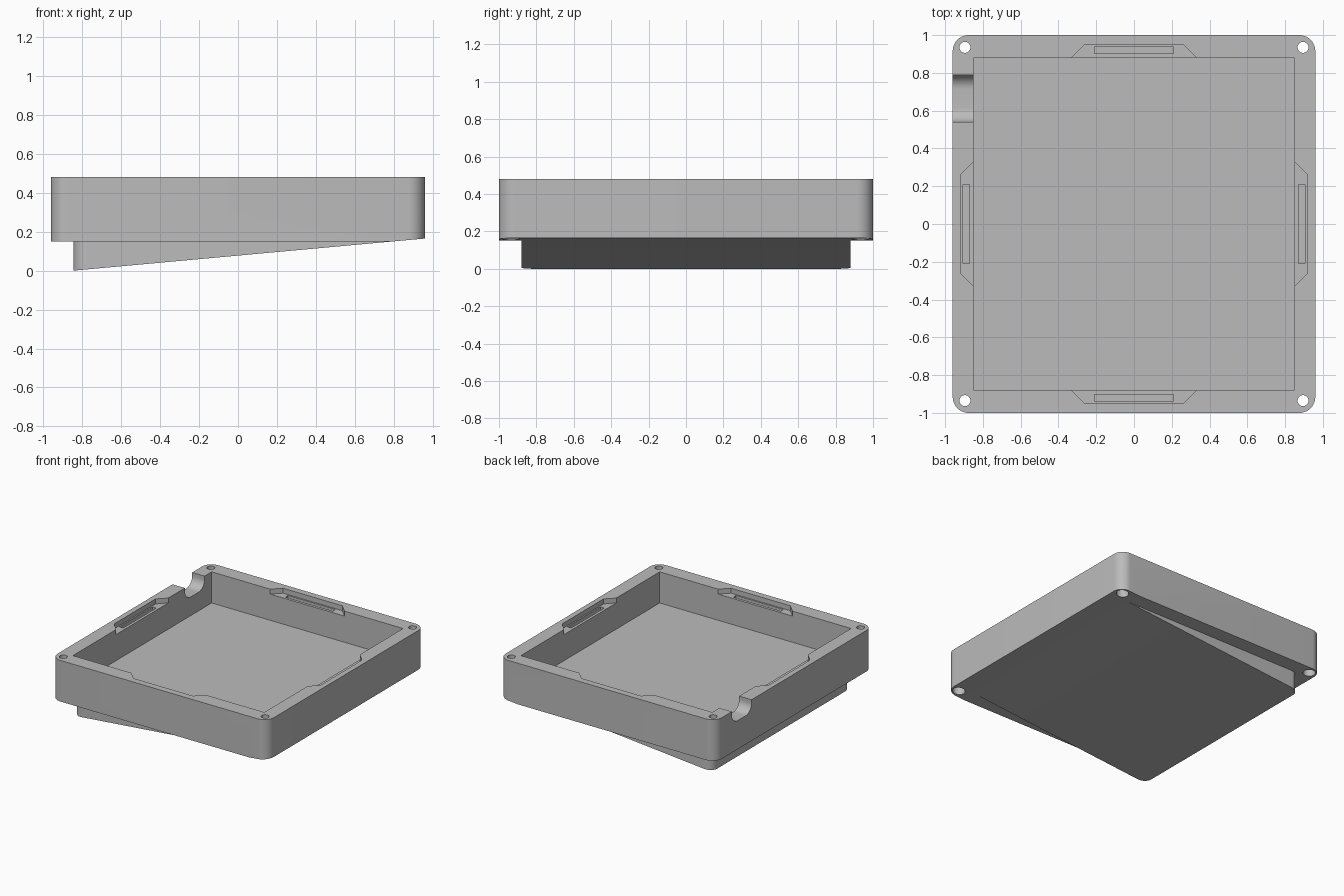
import bpy, bmesh
from math import sin, cos, pi, radians
from mathutils import Matrix, Vector

cube = bpy.data.objects.get("Cube")
if cube:
    bpy.data.objects.remove(cube, do_unlink=True)

# Main dimensions
HALF_X, HALF_Y = 0.96, 1.0
TOP, UNDERSIDE, FLOOR = 0.48, 0.15, 0.23
CAVITY_X, CAVITY_Y = 0.85, 0.88
FOOT_X = -0.845

grey = bpy.data.materials.new("plain grey")
grey.use_nodes = True
colour = (0.5, 0.5, 0.5, 1)
grey.diffuse_color = colour
grey.node_tree.nodes["Principled BSDF"].inputs["Base Color"].default_value = colour


def prism(name, profile, low, high, axis="Z"):
    """Extrude a 2D profile between two positions along an axis."""
    place = {"X": lambda a, b, c: (c, a, b),
             "Y": lambda a, b, c: (a, c, b),
             "Z": lambda a, b, c: (a, b, c)}[axis]
    bm = bmesh.new()
    face = bm.faces.new([bm.verts.new(place(a, b, low)) for a, b in profile])
    out = bmesh.ops.extrude_face_region(bm, geom=[face])
    moved = [v for v in out["geom"] if isinstance(v, bmesh.types.BMVert)]
    bmesh.ops.translate(bm, verts=moved, vec=Vector(place(0, 0, high - low)))
    bmesh.ops.recalc_face_normals(bm, faces=bm.faces)
    mesh = bpy.data.meshes.new(name)
    bm.to_mesh(mesh)
    bm.free()
    mesh.materials.append(grey)
    obj = bpy.data.objects.new(name, mesh)
    bpy.context.collection.objects.link(obj)
    return obj


def rounded(x0, x1, y0, y1, r, steps=12):
    """Rectangle outline with rounded corners."""
    corners = [(x1 - r, y1 - r), (x0 + r, y1 - r), (x0 + r, y0 + r), (x1 - r, y0 + r)]
    return [(cx + r * cos((q + i / steps) * pi / 2), cy + r * sin((q + i / steps) * pi / 2))
            for q, (cx, cy) in enumerate(corners) for i in range(steps + 1)]


def circle(cx, cy, r, sides=32):
    return [(cx + r * cos(2 * pi * i / sides), cy + r * sin(2 * pi * i / sides))
            for i in range(sides)]


def combine(target, tool, operation="DIFFERENCE"):
    """Apply a boolean and discard the tool."""
    mod = target.modifiers.new("combine", "BOOLEAN")
    mod.operation, mod.object, mod.solver = operation, tool, "EXACT"
    bpy.context.view_layer.objects.active = target
    bpy.ops.object.modifier_apply(modifier=mod.name)
    bpy.data.objects.remove(tool, do_unlink=True)


# Tray body with the smaller foot beneath it
tray = prism("tray", rounded(-HALF_X, HALF_X, -HALF_Y, HALF_Y, 0.085), UNDERSIDE, TOP)
foot = prism("foot", rounded(FOOT_X, 0.87, -CAVITY_Y, CAVITY_Y, 0.07), -0.05, 0.19)
combine(tray, foot, "UNION")

# Sloping underside
slope = 0.0914
wedge = [(-1.2, -0.3), (1.2, -0.3), (1.2, (1.2 - FOOT_X) * slope), (-1.2, (-1.2 - FOOT_X) * slope)]
combine(tray, prism("slope_cutter", wedge, -1.2, 1.2, "Y"))

# Square cavity
cavity = [(-CAVITY_X, -CAVITY_Y), (CAVITY_X, -CAVITY_Y), (CAVITY_X, CAVITY_Y), (-CAVITY_X, CAVITY_Y)]
combine(tray, prism("cavity_cutter", cavity, FLOOR, 0.7))

# Tapered latch recess and its narrow groove on each of the four rims
for quarter in range(4):
    wall = CAVITY_X if quarter % 2 else CAVITY_Y
    outer = wall + 0.067
    recess = [(-0.33, wall - 0.05), (0.33, wall - 0.05), (0.33, wall),
              (0.263, outer), (-0.263, outer), (-0.33, wall)]
    groove = [(-0.21, wall + 0.022), (0.21, wall + 0.022),
              (0.21, wall + 0.056), (-0.21, wall + 0.056)]
    for profile, depth in ((recess, 0.04), (groove, 0.075)):
        tool = prism("latch_cutter", profile, TOP - depth, 0.7)
        tool.data.transform(Matrix.Rotation(radians(90 * quarter), 4, "Z"))
        combine(tray, tool)

# Counterbored screw holes in the corners
for sx in (-1, 1):
    for sy in (-1, 1):
        for radius, low, high in ((0.029, -0.1, 0.7), (0.046, -0.1, 0.27)):
            hole = prism("hole_cutter", circle(sx * 0.895, sy * 0.935, radius), low, high)
            combine(tray, hole)

# Rounded cable notch through the right wall
notch = rounded(0.54, 0.79, TOP - 0.1, 0.8, 0.075)
combine(tray, prism("notch_cutter", notch, -1.1, -0.8, "X"))

# Smooth the curved corners, keep the edges crisp
bpy.ops.object.select_all(action="DESELECT")
tray.select_set(True)
bpy.context.view_layer.objects.active = tray
bpy.ops.object.shade_smooth_by_angle(angle=radians(30))
